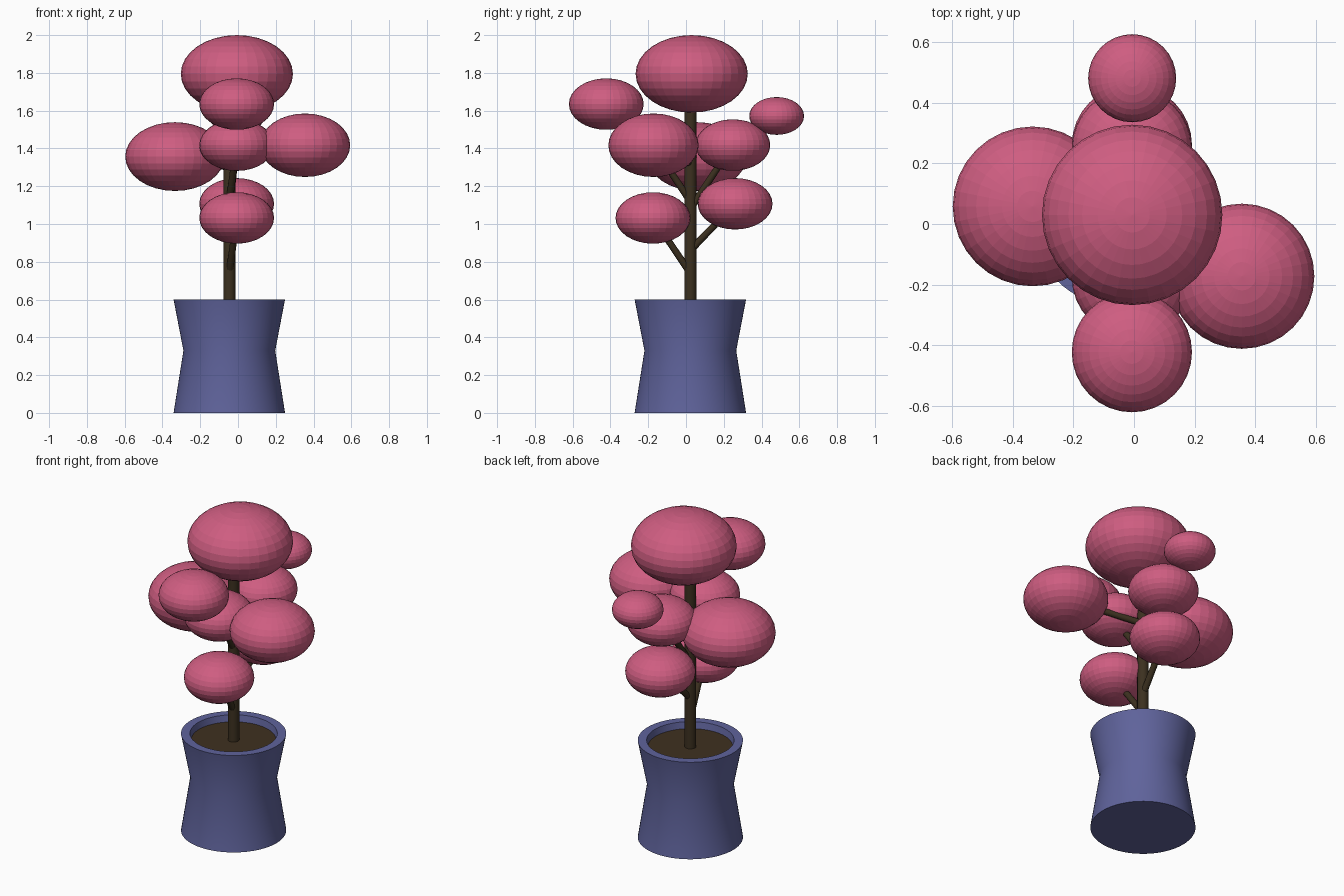
import bpy, bmesh, math
from mathutils import Vector

if "Cube" in bpy.data.objects:
    bpy.data.objects.remove(bpy.data.objects["Cube"])

CX, CY = -0.046, 0.023  # pot and trunk axis


def material(name, rgb):
    m = bpy.data.materials.new(name)
    m.diffuse_color = (*rgb, 1)
    m.use_nodes = True
    m.node_tree.nodes["Principled BSDF"].inputs["Base Color"].default_value = m.diffuse_color
    return m


PINK = material("pink_foliage", (0.62, 0.11, 0.22))
BLUE = material("blue_glaze", (0.115, 0.125, 0.33))
BARK = material("bark", (0.045, 0.03, 0.014))
SOIL = material("soil", (0.05, 0.03, 0.014))


def finish(bm, name, mat, smooth=True):
    bmesh.ops.recalc_face_normals(bm, faces=bm.faces)
    me = bpy.data.meshes.new(name)
    bm.to_mesh(me)
    bm.free()
    ob = bpy.data.objects.new(name, me)
    bpy.context.collection.objects.link(ob)
    me.materials.append(mat)
    if smooth:
        bpy.ops.object.select_all(action='DESELECT')
        ob.select_set(True)
        bpy.context.view_layer.objects.active = ob
        bpy.ops.object.shade_smooth_by_angle(angle=math.radians(30))
    return ob


def lathe(name, profile, mat, n=64):
    bm = bmesh.new()
    verts = [bm.verts.new((r, 0, z)) for r, z in profile]
    edges = [bm.edges.new(p) for p in zip(verts, verts[1:])]
    bmesh.ops.spin(bm, geom=verts + edges, cent=(0, 0, 0), axis=(0, 0, 1),
                   angle=math.tau, steps=n)
    bmesh.ops.remove_doubles(bm, verts=bm.verts, dist=1e-5)
    ob = finish(bm, name, mat)
    ob.location = (CX, CY, 0)
    return ob


def limb(name, a, b, r1, r2, n=16):
    a, b = Vector(a), Vector(b)
    bm = bmesh.new()
    bmesh.ops.create_cone(bm, cap_ends=True, segments=n, radius1=r1,
                          radius2=r2, depth=(b - a).length)
    ob = finish(bm, name, BARK)
    ob.location = (a + b) / 2
    ob.rotation_mode = 'QUATERNION'
    ob.rotation_quaternion = (b - a).to_track_quat('Z', 'Y')
    return ob


def foliage(name, centre, r, rz):
    bm = bmesh.new()
    bmesh.ops.create_uvsphere(bm, u_segments=32, v_segments=16, radius=1)
    bmesh.ops.scale(bm, vec=(r, r, rz), verts=bm.verts)
    finish(bm, name, PINK, smooth=False).location = centre


# Waisted pot with hollow rim, and the soil inside
lathe("pot", [(0, 0), (0.295, 0), (0.243, 0.33), (0.295, 0.6),
              (0.245, 0.6), (0.236, 0.55), (0, 0.55)], BLUE)
lathe("soil", [(0, 0.54), (0.238, 0.54), (0.238, 0.56), (0, 0.56)], SOIL)

# Trunk
limb("trunk", (CX, CY, 0.55), (CX, CY, 1.75), 0.032, 0.032, 24)

# Foliage: name, centre, radius, half height, branch start
blobs = [
    ("top", (-0.006, 0.03, 1.795), 0.297, 0.205, None),
    ("left", (-0.334, 0.058, 1.357), 0.263, 0.182, (CX, CY, 1.30)),
    ("right", (0.355, -0.172, 1.417), 0.239, 0.168, (CX, CY, 1.32)),
    ("front_high", (-0.007, -0.422, 1.635), 0.198, 0.136, (-0.007, -0.175, 1.417)),
    ("back_high", (-0.006, 0.48, 1.572), 0.145, 0.1, (-0.007, 0.248, 1.418)),
    ("front_middle", (-0.007, -0.175, 1.417), 0.198, 0.136, (CX, CY, 1.12)),
    ("back_middle", (-0.007, 0.248, 1.418), 0.198, 0.136, (CX, CY, 1.08)),
    ("back_low", (-0.007, 0.26, 1.107), 0.198, 0.136, (CX, CY, 0.86)),
    ("front_low", (-0.007, -0.175, 1.032), 0.198, 0.136, (CX, CY, 0.74)),
]
for name, c, r, rz, start in blobs:
    foliage("foliage_" + name, c, r, rz)
    if start:
        limb("branch_" + name, start, c, 0.019, 0.017)
